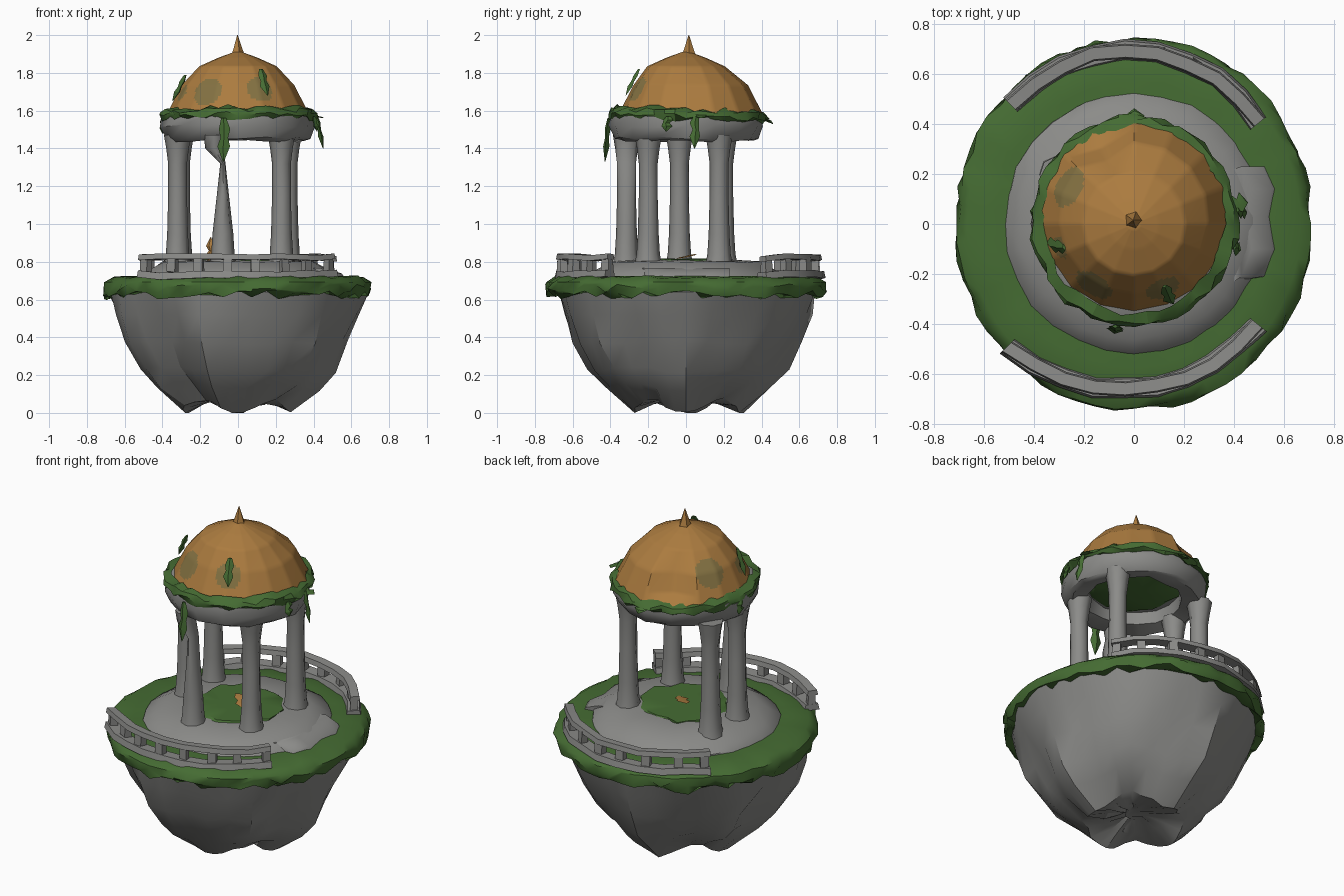
import bpy, bmesh, random
from math import sin, cos, pi, radians
from mathutils import Vector

random.seed(4)
cube = bpy.data.objects.get("Cube")
if cube:
    bpy.data.objects.remove(cube)


def material(name, rgb):
    m = bpy.data.materials.new(name)
    m.use_nodes = True
    m.diffuse_color = (*rgb, 1)
    m.node_tree.nodes["Principled BSDF"].inputs["Base Color"].default_value = (*rgb, 1)
    return m


STONE = material("grey stone", (.26, .26, .25))
GRASS = material("grass green", (.06, .15, .033))
ROOF = material("ochre roof", (.41, .20, .05))
MOSS = material("olive moss", (.235, .17, .055))


def finish(bm, name, mats, angle=35):
    bmesh.ops.recalc_face_normals(bm, faces=bm.faces)
    mesh = bpy.data.meshes.new(name)
    bm.to_mesh(mesh)
    bm.free()
    for m in mats:
        mesh.materials.append(m)
    ob = bpy.data.objects.new(name, mesh)
    bpy.context.collection.objects.link(ob)
    bpy.ops.object.select_all(action='DESELECT')
    ob.select_set(True)
    bpy.context.view_layer.objects.active = ob
    bpy.ops.object.shade_smooth_by_angle(angle=radians(angle))


def loft(rings, n, close=True):
    """Skin rings of n points; optionally cap both ends."""
    bm = bmesh.new()
    loops = [[bm.verts.new(p) for p in ring] for ring in rings]
    for a, b in zip(loops, loops[1:]):
        for i in range(n):
            j = (i + 1) % n
            bm.faces.new((a[i], a[j], b[j], b[i]))
    if close:
        bm.faces.new(loops[0])
        bm.faces.new(loops[-1])
    return bm


def lathe(profile, n, warp=None, centre=(0, 0), close=True):
    """Spin (radius, height) pairs, with an optional warp per point."""
    rings = []
    for k, (r, z) in enumerate(profile):
        ring = []
        for i in range(n):
            a = 2 * pi * i / n
            rr, zz = warp(a, k, r, z) if warp else (r, z)
            ring.append((centre[0] + rr * cos(a), centre[1] + rr * sin(a), zz))
        rings.append(ring)
    return loft(rings, n, close)


def jitter(dr, dz):
    return lambda a, k, r, z: (r + random.uniform(-dr, dr), z + random.uniform(-dz, dz))


# Floating rock with vertical folds and lumps underneath
FOLDS = 30
fold = [random.uniform(-.07, .03) for _ in range(FOLDS)]


def rock_warp(a, k, r, z):
    f = fold[round(a / (2 * pi) * FOLDS) % FOLDS]
    depth = min(1, max(0, (.66 - z) * 3.5))
    lump = .07 * max(0, 1 - z / .3) * (1 - cos(4 * a)) / 2
    return (r * (1 + (f + .065 * cos(7 * a + .5)) * depth) + random.uniform(-.012, .012),
            max(0, z + lump * (r > .2) + random.uniform(-.012, .012) * (r < .6)))


finish(lathe([(.06, .085), (.17, .06), (.28, .0), (.42, .12), (.505, .22), (.585, .37),
              (.645, .52), (.685, .64), (.62, .69)], FOLDS, rock_warp),
       "floating_rock", [STONE], 32)


# Ragged turf over the rock
def turf_warp(a, k, r, z):
    r *= 1 - .02 * cos(2 * a)
    if 1 <= k <= 4:
        r += random.uniform(-.014, .012)
        z += random.uniform(-.028, .024) if k < 4 else 0
    if k == 5:
        z += random.uniform(-.008, .01)
    return r, z


finish(lathe([(.60, .66), (.675, .63), (.72, .625), (.728, .66), (.722, .692),
              (.68, .718), (.56, .724), (.40, .73)], 60, turf_warp), "turf_rim", [GRASS], 40)

# Round stone platform with a grassy middle and a low entrance ramp
finish(lathe([(.53, .70), (.515, .735), (.46, .765), (.40, .80), (.24, .808)], 28, jitter(.008, .004)),
       "platform", [STONE], 50)
finish(lathe([(.26, .79), (.245, .815), (.1, .815)], 22, jitter(.03, .002)), "platform_grass", [GRASS])
ramp = [[(x, y, z) for x, y in ((.40, -.23), (.53 - t, -.21), (.57 - t, -.1), (.55 - t, .03),
                                (.57 - t, .14), (.53 - t, .23), (.40, .22))]
        for t, z in ((0, .71), (.02, .737), (.10, .768))]
finish(loft(ramp, 7), "entrance_ramp", [STONE], 60)


# Curved balustrades, broken and uneven
def arc_bar(name, arc, t0, t1, width, z, height, n=10):
    a0, a1, r0, r1, bulge = arc
    rings = []
    for i in range(n):
        t = t0 + (t1 - t0) * i / (n - 1)
        a = radians(a0 + (a1 - a0) * t)
        rr = r0 + (r1 - r0) * t + bulge * sin(pi * t) + random.uniform(-.008, .008)
        zz = z + random.uniform(-.01, .008)
        rings.append([((rr + u * width) * cos(a), (rr + u * width) * sin(a), zz + v * height)
                      for u, v in ((-.5, 0), (.5, .1), (.4, 1), (-.4, .9))])
    finish(loft(rings, 4), name, [STONE], 25)


for side, arc in (("front", (-136, -39, .70, .635, -.015)), ("back", (136, 39, .68, .64, .03))):
    arc_bar(side + "_top_rail", arc, 0, 1, .06, .805, .032)
    arc_bar(side + "_base_rail", arc, 0, 1, .085, .71, .04)
    for i in range(8):
        t = .02 + i / 7.3 + random.uniform(-.012, .012)
        arc_bar(side + "_post", arc, t - .02, t + .02, .045, .735, .085, 2)


# Five worn columns with flared ends; the front one is pinched near its top
def column(name, x, y, pinch=False):
    rings = []
    for z, r in ((.78, .074), (.84, .062), (.95, .055), (1.15, .05), (1.32, .05), (1.40, .06), (1.47, .072)):
        sx, dx = 1, 0
        if pinch and z > 1:
            sx = {1.15: .65, 1.32: .28}.get(z, .8)
            dx = -.045 if z > 1.35 else 0
        turn = random.uniform(-.1, .1)
        rings.append([(x + dx + r * sx * cos(i * pi / 4 + turn),
                       y + r * sin(i * pi / 4 + turn), z) for i in range(8)])
    finish(loft(rings, 8), name, [STONE], 60)


column("front_column", -.08, -.315, True)
column("front_left_column", .23, -.2)
column("back_left_column", .265, .175)
column("back_right_column", -.305, .2)
column("right_column", -.32, -.035)


# Stone ring carried by the columns, with an overgrown ceiling
finish(lathe([(.26, 1.53), (.27, 1.455), (.355, 1.44), (.38, 1.455), (.41, 1.52), (.397, 1.575),
              (.36, 1.60)], 16, jitter(.012, .008)), "ring_beam", [STONE], 40)
finish(lathe([(.265, 1.54), (.22, 1.515), (.08, 1.51)], 16, jitter(.02, .004)), "ceiling_moss", [GRASS])


# Faceted dome, stretched to the back with one crease there, and moss patches
def dome_warp(a, k, r, z):
    if z < 1.8:
        r += .03 * max(0, sin(a)) - .02 * max(0, -sin(a))
    if 1 <= k <= 2 and abs(a - radians(112.5)) < .1:
        r -= .05
    return r, z


bm = lathe([(.38, 1.575), (.352, 1.63), (.298, 1.735), (.205, 1.835), (.10, 1.882), (.022, 1.91)],
           16, dome_warp)
bmesh.ops.subdivide_edges(bm, edges=bm.edges, cuts=8, use_grid_fill=True)
patches = [((-.17, -.26, 1.71), .085), ((.12, -.27, 1.72), .075),
           ((-.265, .15, 1.73), .085), ((-.31, -.10, 1.70), .05)]
for f in bm.faces:
    c = f.calc_center_median()
    f.material_index = int(any((c - Vector(p)).length < r for p, r in patches))
finish(bm, "dome", [ROOF, MOSS], 40)
finish(lathe([(.042, 1.885), (.025, 1.93), (.002, 2.0)], 5, centre=(-.003, .015)), "dome_spike", [ROOF], 20)


# Ivy garland around the dome foot
def ivy_warp(a, k, r, z):
    r += .02 * max(0, sin(a)) + random.uniform(-.014, .014)
    return r, z - .012 * sin(a) + random.uniform(-.018, .014)


finish(lathe([(.36, 1.575), (.395, 1.553), (.412, 1.57), (.40, 1.595), (.355, 1.612)],
             44, ivy_warp, close=False), "ivy_garland", [GRASS], 30)


# Leaves and hanging vines as slim double-ended spindles
def leaf(name, top, tip, width, mat=GRASS):
    top, tip = Vector(top), Vector(tip)
    out = Vector((top.x, top.y, 0)).normalized()
    side = out.cross(Vector((0, 0, 1)))
    rings = []
    for t, w in ((0, .4), (.25, .9), (.45, .6), (.65, 1), (1, .08)):
        c = top.lerp(tip, t) + side * random.uniform(-.008, .008)
        rings.append([c + side * width * w * u + out * width * w * .5 * v
                      for u, v in ((-1, 0), (0, 1), (1, 0), (0, -1))])
    finish(loft(rings, 4), name, [mat], 25)


leaf("front_vine", (-.07, -.41, 1.56), (-.07, -.43, 1.33), .034)
leaf("left_vine", (.415, .05, 1.58), (.45, .05, 1.40), .028)
leaf("front_left_vine", (.40, -.10, 1.57), (.42, -.10, 1.49), .03)
leaf("right_vine", (-.40, .05, 1.56), (-.40, .06, 1.48), .03)
leaf("back_tip", (0, .38, 1.58), (0, .46, 1.53), .04)
leaf("left_tip", (.38, .08, 1.58), (.455, .08, 1.56), .04)
leaf("front_dome_leaf", (.12, -.25, 1.82), (.155, -.32, 1.68), .028)
leaf("right_dome_leaf", (-.28, -.09, 1.79), (-.345, -.08, 1.65), .034)

# Fallen roof fragments on the floor
leaf("roof_fragment_centre", (-.03, .05, .84), (.08, -.05, .815), .04, ROOF)
leaf("roof_fragment_front", (-.15, -.27, .80), (-.145, -.26, .93), .025, ROOF)
